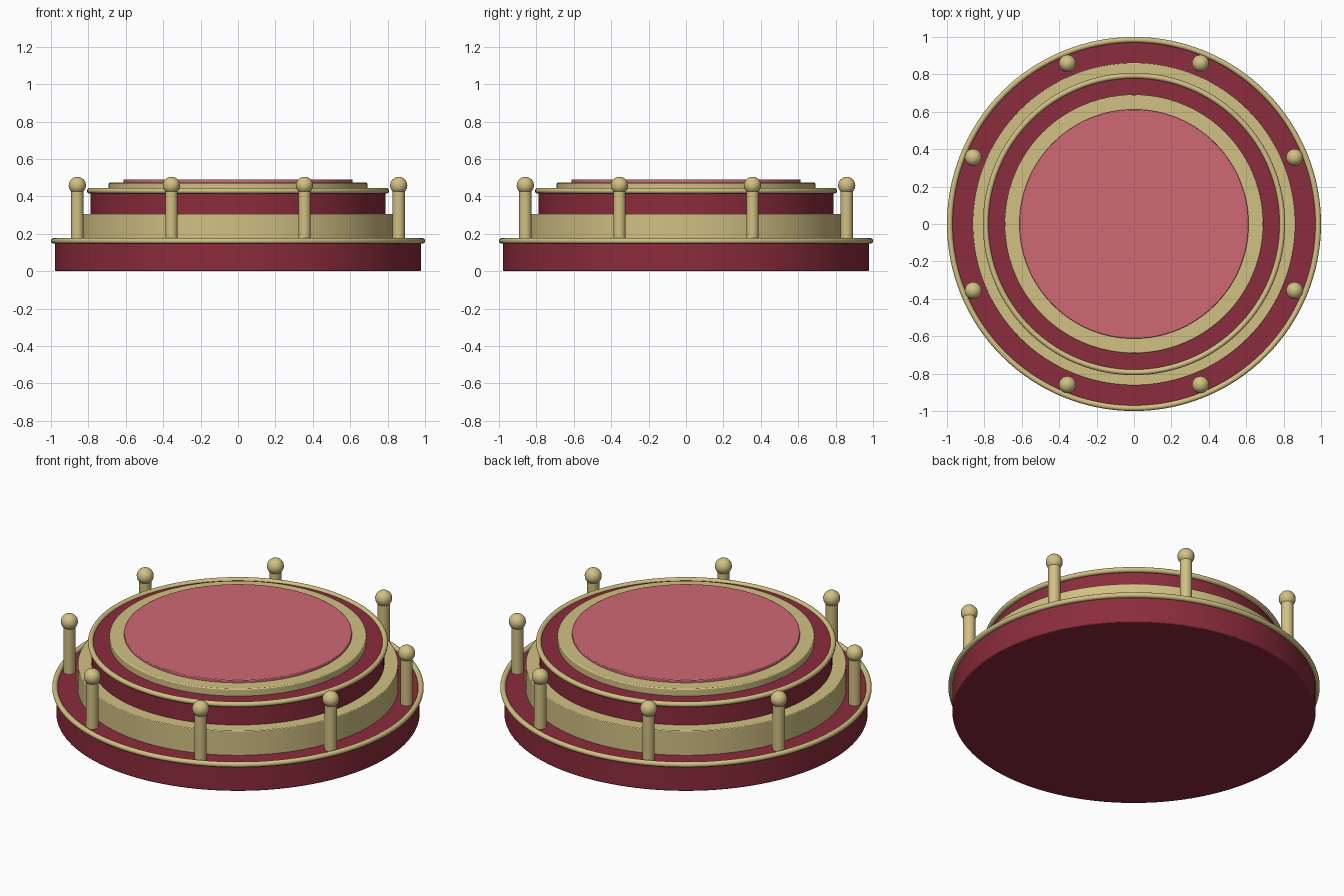
import bpy
import math

if "Cube" in bpy.data.objects:
    bpy.data.objects.remove(bpy.data.objects["Cube"], do_unlink=True)


def material(name, color):
    mat = bpy.data.materials.new(name)
    mat.use_nodes = True
    mat.diffuse_color = (*color, 1)
    bsdf = next(n for n in mat.node_tree.nodes if n.type == 'BSDF_PRINCIPLED')
    bsdf.inputs["Base Color"].default_value = (*color, 1)
    return mat


red = material("deep red", (0.26, 0.025, 0.045))
gold = material("pale gold", (0.64, 0.53, 0.23))
pink = material("rose pink", (0.62, 0.14, 0.175))


def finish(name, mat):
    ob = bpy.context.object
    ob.name = name
    ob.data.materials.append(mat)
    bpy.ops.object.shade_smooth_by_angle(angle=math.radians(40))
    return ob


def drum(name, radius, bottom, top, mat, bevel=0.0, sides=128, at=(0, 0)):
    bpy.ops.mesh.primitive_cylinder_add(
        vertices=sides, radius=radius, depth=top - bottom,
        location=(*at, (bottom + top) / 2))
    ob = finish(name, mat)
    if bevel:
        mod = ob.modifiers.new("Rounded edge", 'BEVEL')
        mod.width = bevel
        mod.segments = 2
    return ob


def ring(name, major, minor, z, mat):
    bpy.ops.mesh.primitive_torus_add(
        major_radius=major, minor_radius=minor, location=(0, 0, z),
        major_segments=128, minor_segments=16)
    return finish(name, mat)


# Stacked round tiers
drum("base_tier", 0.978, 0, 0.16, red, 0.006)
drum("middle_tier", 0.863, 0.15, 0.305, gold, 0.004)
drum("upper_tier", 0.788, 0.30, 0.432, red, 0.004)
drum("top_plate", 0.692, 0.425, 0.474, gold, 0.006)
drum("top_cushion", 0.613, 0.47, 0.49, pink, 0.004)

# Rounded rim trims
ring("base_rim", 0.985, 0.015, 0.162, gold)
ring("upper_rim", 0.793, 0.015, 0.43, gold)

# Eight posts with ball finials around the base ledge
for i in range(8):
    angle = math.radians(22.5 + 45 * i)
    x, y = 0.93 * math.cos(angle), 0.93 * math.sin(angle)
    drum(f"post_{i + 1}", 0.033, 0.155, 0.44, gold, sides=24, at=(x, y))
    bpy.ops.mesh.primitive_uv_sphere_add(
        segments=24, ring_count=16, radius=0.046, location=(x, y, 0.459))
    finish(f"post_ball_{i + 1}", gold)
